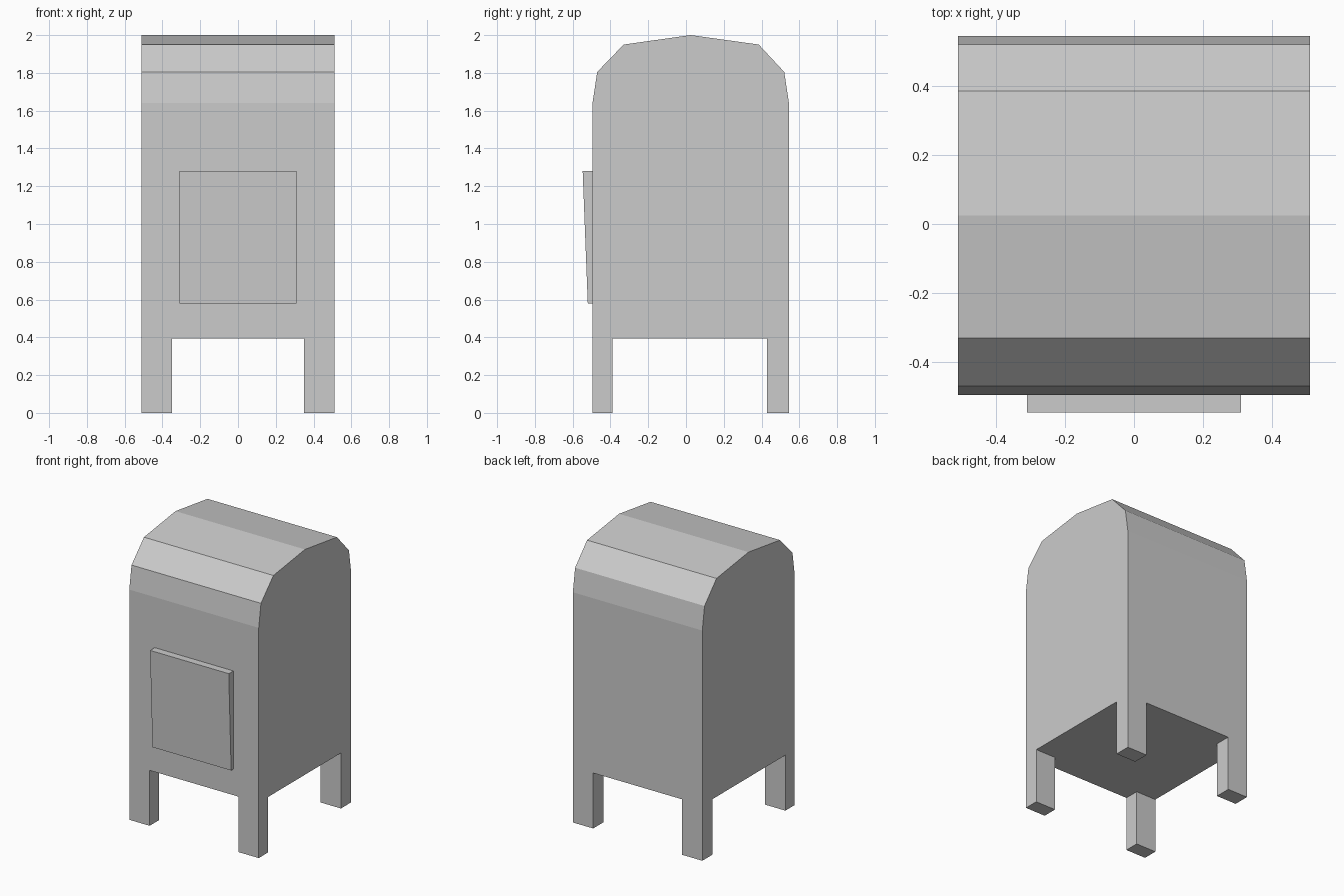
import bpy
import bmesh
from mathutils import Vector

if "Cube" in bpy.data.objects:
    bpy.data.objects.remove(bpy.data.objects["Cube"])


def prism(name, outline, offset):
    """Extrude a closed flat outline of 3D points along offset."""
    bm = bmesh.new()
    face = bm.faces.new([bm.verts.new(p) for p in outline])
    result = bmesh.ops.extrude_face_region(bm, geom=[face], use_keep_orig=True)
    verts = [v for v in result["geom"] if isinstance(v, bmesh.types.BMVert)]
    bmesh.ops.translate(bm, verts=verts, vec=Vector(offset))
    bmesh.ops.recalc_face_normals(bm, faces=bm.faces)
    mesh = bpy.data.meshes.new(name)
    bm.to_mesh(mesh)
    bm.free()
    obj = bpy.data.objects.new(name, mesh)
    bpy.context.collection.objects.link(obj)
    return obj


HALF_W, FRONT, BACK = 0.51, -0.495, 0.545
LEG_X, LEG_FRONT, LEG_BACK, LEG_TOP = 0.35, -0.39, 0.43, 0.395

# Box body with a faceted domed roof, side profile extruded across the width
side = [(FRONT, 0), (FRONT, 1.64), (-0.47, 1.805), (-0.33, 1.95), (0.025, 2.0),
        (0.385, 1.95), (0.52, 1.805), (BACK, 1.64), (BACK, 0)]
body = prism("body_with_legs", [(-HALF_W, y, z) for y, z in side], (2 * HALF_W, 0, 0))

# Cross-shaped cutter that leaves the four corner legs
x, w, f, b = LEG_X, 0.8, LEG_FRONT, LEG_BACK
cross = [(-x, -w), (x, -w), (x, f), (w, f), (w, b), (x, b),
         (x, w), (-x, w), (-x, b), (-w, b), (-w, f), (-x, f)]
cutter = prism("leg_gap_cutter", [(px, py, -0.2) for px, py in cross], (0, 0, LEG_TOP + 0.2))
cutter.hide_render = True
cutter.display_type = 'WIRE'
cut = body.modifiers.new("leg_gaps", 'BOOLEAN')
cut.operation = 'DIFFERENCE'
cut.solver = 'EXACT'
cut.object = cutter

# Apply the cut and discard the helper
bpy.context.view_layer.objects.active = body
bpy.ops.object.modifier_apply(modifier=cut.name)
bpy.data.objects.remove(cutter)

# Wedge-shaped door panel on the front, thicker at the top
door = [(FRONT, 0.58), (-0.52, 0.58), (-0.547, 1.28), (FRONT, 1.28)]
prism("front_door", [(-0.31, y, z) for y, z in door], (0.62, 0, 0))
